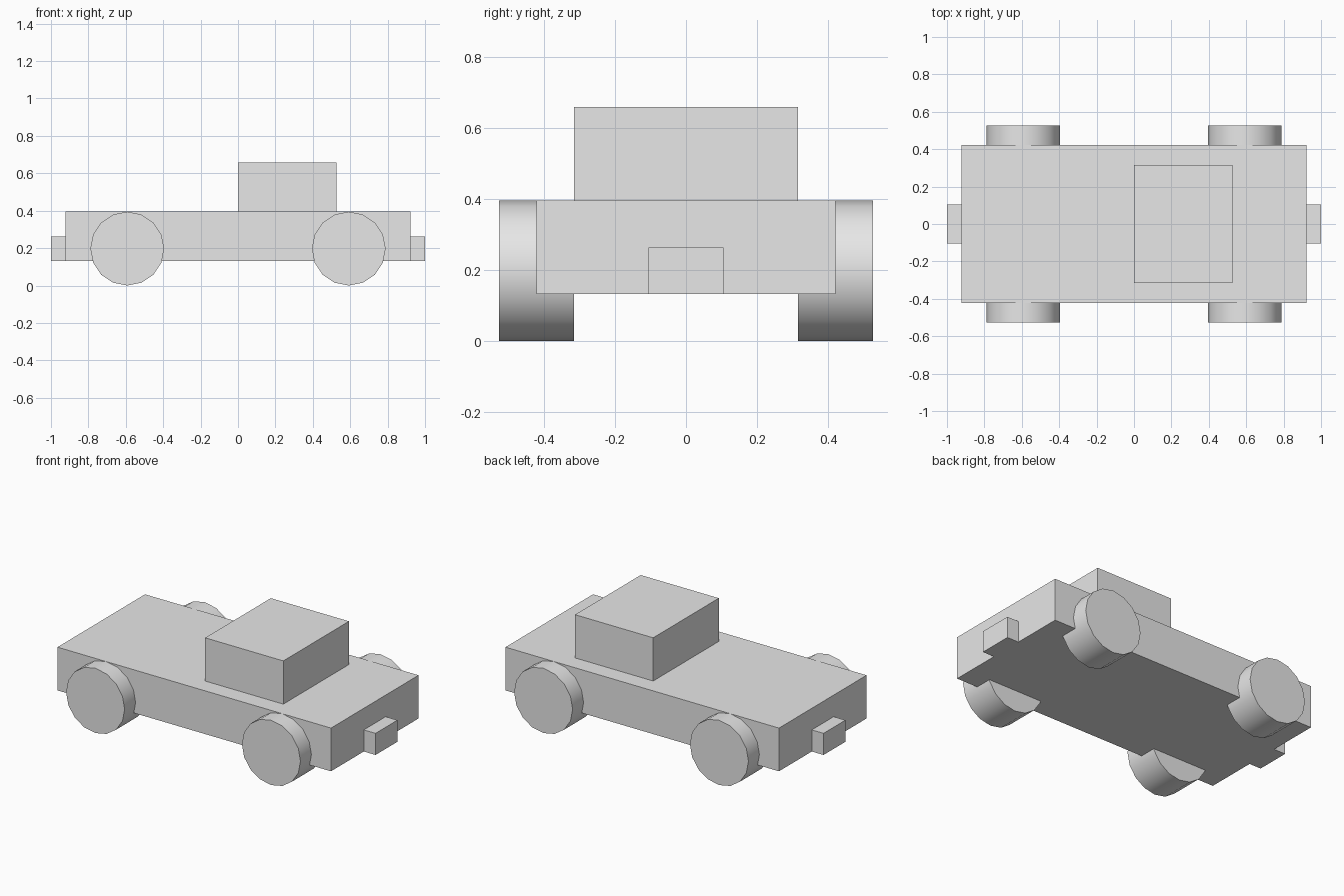
import bpy
import math

cube = bpy.data.objects.get("Cube")
if cube:
    bpy.data.objects.remove(cube, do_unlink=True)

# Single plain grey for every part
grey = bpy.data.materials.new("plain_grey")
grey.use_nodes = True
colour = (0.8, 0.8, 0.8, 1)
grey.diffuse_color = colour
grey.node_tree.nodes["Principled BSDF"].inputs["Base Color"].default_value = colour

U = 2 / 38  # model unit: overall length is 38 units


def finish(name):
    obj = bpy.context.object
    obj.name = name
    obj.data.materials.append(grey)
    return obj


def box(name, x, y, z):
    """Box spanning the given (min, max) ranges, in model units."""
    spans = (x, y, z)
    bpy.ops.mesh.primitive_cube_add(size=1, location=[(a + b) / 2 * U for a, b in spans])
    obj = finish(name)
    obj.scale = [(b - a) * U for a, b in spans]
    bpy.ops.object.transform_apply(location=False, rotation=False, scale=True)
    return obj


def wheel(name, x, y):
    """Sixteen-sided wheel on a crosswise axle, smooth around the tread."""
    radius = 3.75 * U
    bpy.ops.mesh.primitive_cylinder_add(vertices=16, radius=radius, depth=4 * U,
                                        location=(x * U, y * U, radius),
                                        rotation=(math.pi / 2, 0, 0))
    bpy.ops.object.shade_smooth_by_angle(angle=math.radians(30))
    return finish(name)


# Body and cabin
box("chassis", (-17.5, 17.5), (-8, 8), (2.5, 7.5))
box("cabin", (0, 10), (-6, 6), (7.5, 12.5))

# Small block at each end
box("left_bumper", (17.5, 19), (-2, 2), (2.5, 5))
box("right_bumper", (-19, -17.5), (-2, 2), (2.5, 5))

# Four wheels
for side, sx in (("left", 1), ("right", -1)):
    for end, sy in (("front", -1), ("back", 1)):
        wheel(f"{end}_{side}_wheel", 11.25 * sx, 8 * sy)
